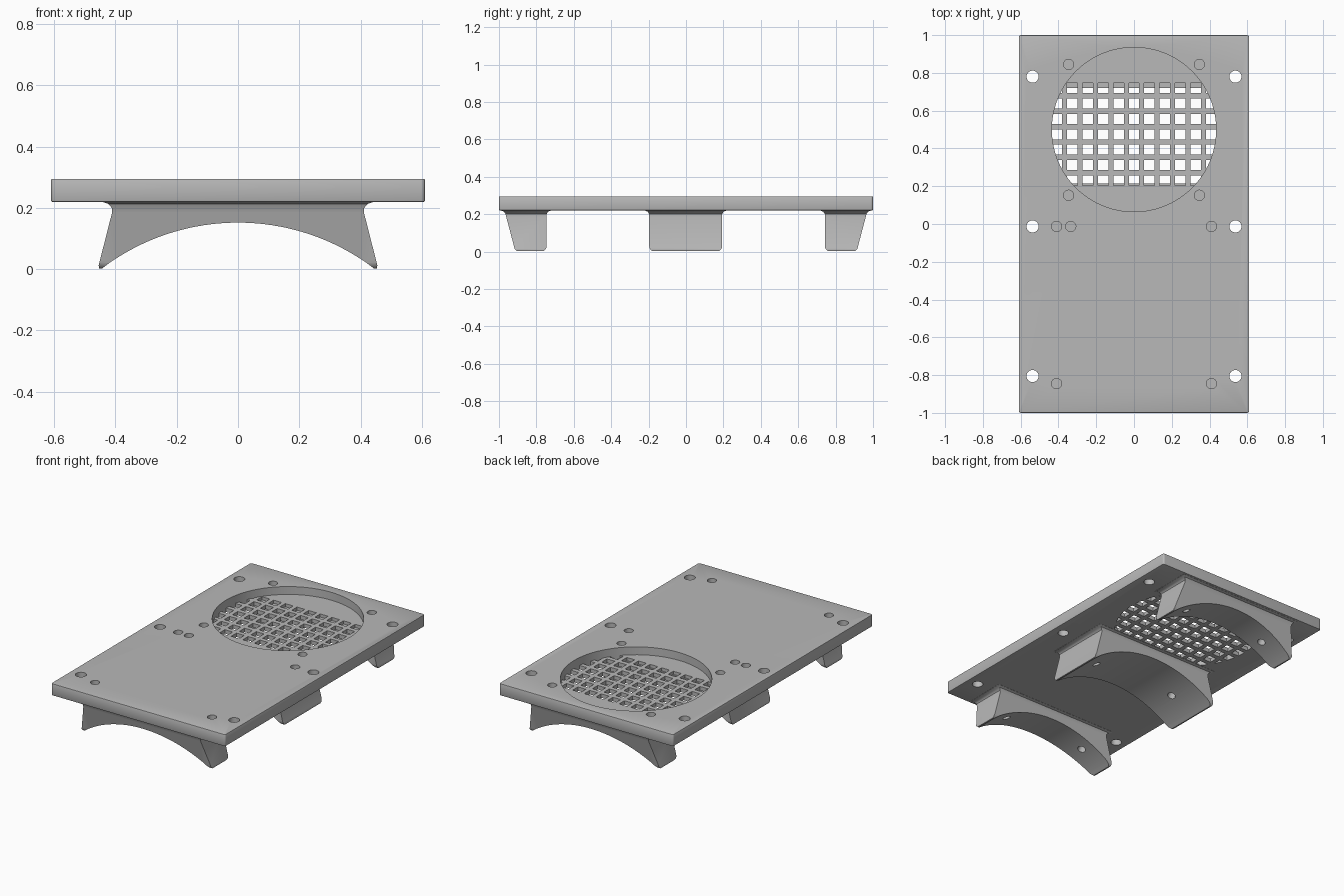
import bpy, bmesh, math
from mathutils import Matrix, Vector

cube = bpy.data.objects.get("Cube")
if cube:
    bpy.data.objects.remove(cube)

BOTTOM, TOP, FLOOR = 0.22, 0.295, 0.245
DISC_Y, DISC_R = 0.5, 0.435
ARC_R, ARC_TOP = 0.735, 0.152

gray = bpy.data.materials.new("matte gray")
gray.use_nodes = True
gray.diffuse_color = (0.48, 0.48, 0.48, 1)
gray.node_tree.nodes["Principled BSDF"].inputs["Base Color"].default_value = gray.diffuse_color


def finish(name, bm):
    bmesh.ops.recalc_face_normals(bm, faces=bm.faces)
    mesh = bpy.data.meshes.new(name)
    bm.to_mesh(mesh)
    bm.free()
    mesh.materials.append(gray)
    obj = bpy.data.objects.new(name, mesh)
    bpy.context.collection.objects.link(obj)
    return obj


def add_box(bm, center, size):
    bmesh.ops.create_cube(bm, size=1, matrix=Matrix.Translation(center) @ Matrix.Diagonal((*size, 1)))


def add_cylinder(bm, center, radius, depth, segments=32, axis=(0, 0, 1)):
    turn = Vector((0, 0, 1)).rotation_difference(Vector(axis)).to_matrix().to_4x4()
    bmesh.ops.create_cone(bm, cap_ends=True, segments=segments, radius1=radius, radius2=radius,
                          depth=depth, matrix=Matrix.Translation(center) @ turn)


def prism(name, points, direction):
    bm = bmesh.new()
    face = bm.faces.new([bm.verts.new(p) for p in points])
    grown = bmesh.ops.extrude_face_region(bm, geom=[face])["geom"]
    bmesh.ops.translate(bm, vec=direction, verts=[v for v in grown if isinstance(v, bmesh.types.BMVert)])
    return finish(name, bm)


def boolean(obj, tool, operation):
    mod = obj.modifiers.new("cut", "BOOLEAN")
    mod.operation, mod.object, mod.solver = operation, tool, "EXACT"
    bpy.context.view_layer.objects.active = obj
    bpy.ops.object.modifier_apply(modifier=mod.name)
    bpy.data.objects.remove(tool)


def smooth(obj):
    bpy.ops.object.select_all(action="DESELECT")
    obj.select_set(True)
    bpy.context.view_layer.objects.active = obj
    bpy.ops.object.shade_smooth_by_angle(angle=math.radians(35))


# Base plate with slightly softened edges
bm = bmesh.new()
add_box(bm, (0, 0, (BOTTOM + TOP) / 2), (1.22, 2, TOP - BOTTOM))
upright = [e for e in bm.edges if abs(e.verts[0].co.z - e.verts[1].co.z) > 0.01]
bmesh.ops.bevel(bm, geom=upright, offset=0.012, segments=4, profile=0.5, affect="EDGES")
rims = [e for f in bm.faces if abs(f.normal.z) > 0.9 for e in f.edges]
bmesh.ops.bevel(bm, geom=rims, offset=0.004, segments=2, profile=0.5, affect="EDGES")
plate = finish("base_plate", bm)

# Round opening, through holes and blind screw recesses
bm = bmesh.new()
add_cylinder(bm, (0, DISC_Y, 0.25), DISC_R, 0.3, 96)
for side in (-1, 1):
    for y in (-0.805, -0.013, 0.78):
        add_cylinder(bm, (side * 0.537, y, 0.25), 0.032, 0.3)
    for x, y in ((0.346, 0.845), (0.346, 0.152), (0.41, -0.845), (0.41, -0.013)):
        add_cylinder(bm, (side * x, y, TOP), 0.027, 0.1)
add_cylinder(bm, (-0.335, -0.013, TOP), 0.027, 0.1)
boolean(plate, finish("plate_cutter", bm), "DIFFERENCE")
smooth(plate)

# Recessed grille disc with square openings
bm = bmesh.new()
add_cylinder(bm, (0, DISC_Y, (BOTTOM + FLOOR) / 2), DISC_R, FLOOR - BOTTOM, 96)
grille = finish("grille_disc", bm)
bm = bmesh.new()
for col in range(-5, 6):
    for row in range(-3, 4):
        add_box(bm, (col * 0.0815, 0.475 + row * 0.0815, 0.23), (0.055, 0.053, 0.1))
boolean(grille, finish("grille_cutter", bm), "DIFFERENCE")
smooth(grille)

# Saddle feet: front outline crossed with side outline
side_edge = [(0.44, 0.225), (0.44, 0.219), (0.423, 0.213), (0.412, 0.2), (0.411, 0.185),
             (0.455, 0.012), (0.453, 0.003), (0.444, 0.002)]
arch = []
for i in range(1, 40):
    x = 0.444 * (1 - i / 20)
    arch.append((x, ARC_TOP - ARC_R + math.sqrt(ARC_R ** 2 - x ** 2)))
outline = side_edge + arch + [(-x, z) for x, z in reversed(side_edge)]


def foot_edge(y_top, y_bottom, out):
    """Side outline of one end: filleted top, rounded lower corner."""
    pts = [(y_top + out * 0.022, 0.225), (y_top + out * 0.022, 0.219),
           (y_top + out * 0.007, 0.213), (y_top, 0.2)]
    for i in range(7):
        a = math.radians(15 * i)
        pts.append((y_bottom - out * 0.03 * (1 - math.cos(a)), 0.03 * (1 - math.sin(a))))
    return pts


def make_foot(name, low, high, hole_y):
    section = foot_edge(*low, -1) + foot_edge(*high, 1)[::-1]
    foot = prism(name, [(x, -1.2, z) for x, z in outline], (0, 2.4, 0))
    boolean(foot, prism("foot_cutter", [(-0.6, y, z) for y, z in section], (1.2, 0, 0)), "INTERSECT")
    # Screw holes square to the arch
    bm = bmesh.new()
    for s in (-1, 1):
        z = ARC_TOP - ARC_R + math.sqrt(ARC_R ** 2 - 0.29 ** 2)
        add_cylinder(bm, (s * 0.29, hole_y, z), 0.024, 0.1, 24, (s * 0.29, 0, z - ARC_TOP + ARC_R))
    boolean(foot, finish("hole_cutter", bm), "DIFFERENCE")
    smooth(foot)


make_foot("front_foot", (-0.965, -0.92), (-0.745, -0.745), -0.83)
make_foot("middle_foot", (-0.197, -0.197), (0.193, 0.193), 0)
make_foot("back_foot", (0.742, 0.742), (0.965, 0.92), 0.83)
